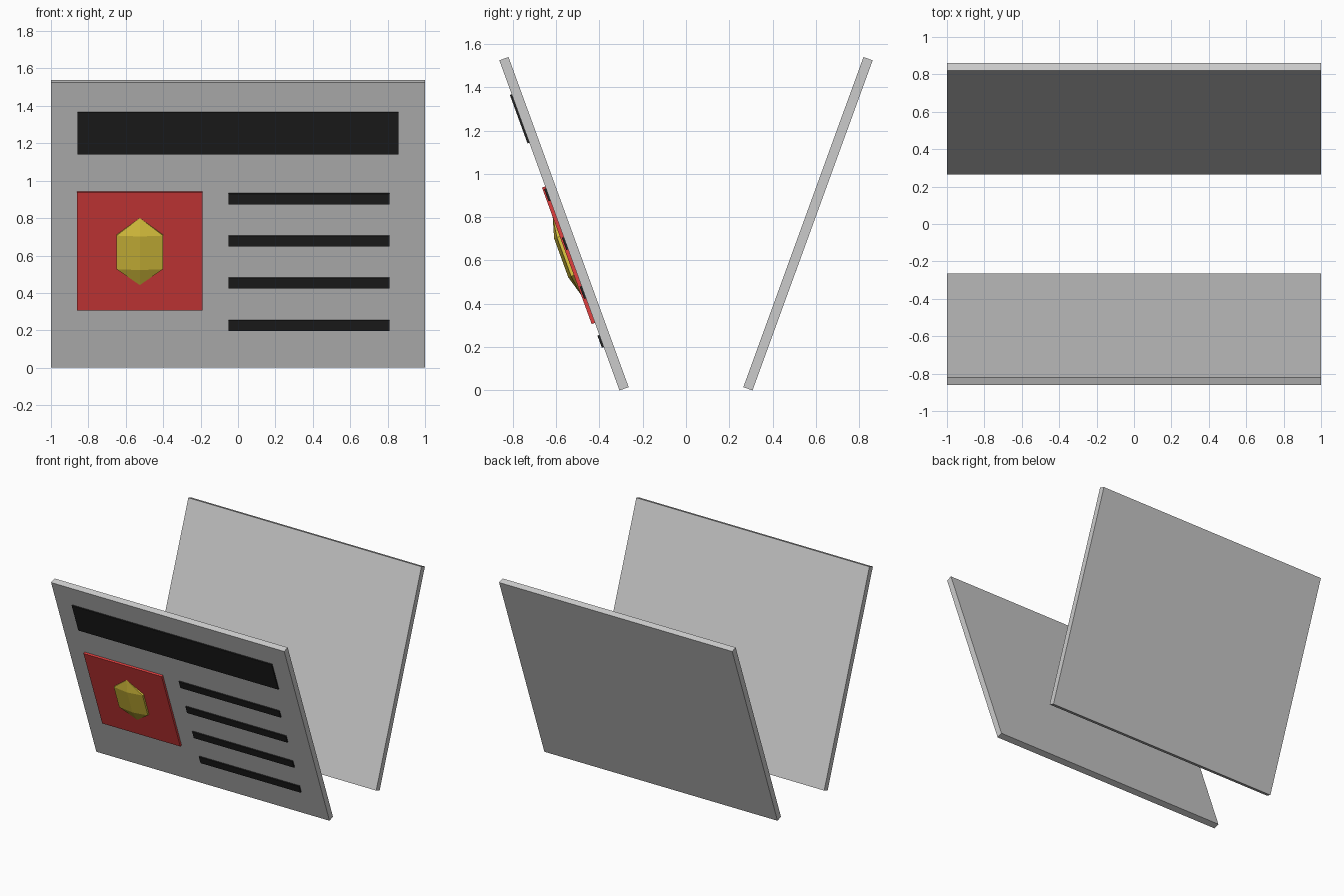
import bpy, bmesh
from math import radians
from mathutils import Matrix, Vector

if "Cube" in bpy.data.objects:
    bpy.data.objects.remove(bpy.data.objects["Cube"])

# Leaning frame: local x across, local -y out of the board face, local z up the board
FRONT = Matrix.Translation((0, -0.307, 0)) @ Matrix.Rotation(radians(20), 4, 'X')
BACK = Matrix.Rotation(radians(180), 4, 'Z') @ FRONT


def material(name, rgb):
    mat = bpy.data.materials.new(name)
    mat.diffuse_color = (*rgb, 1)
    mat.use_nodes = True
    mat.node_tree.nodes["Principled BSDF"].inputs["Base Color"].default_value = mat.diffuse_color
    return mat


def finish(name, bm, frame, mat):
    mesh = bpy.data.meshes.new(name)
    bm.to_mesh(mesh)
    bm.free()
    if mat:
        mesh.materials.append(mat)
    obj = bpy.data.objects.new(name, mesh)
    obj.matrix_world = frame
    bpy.context.collection.objects.link(obj)
    return obj


def box(name, frame, centre, size, mat=None):
    bm = bmesh.new()
    bmesh.ops.create_cube(bm, size=1)
    bmesh.ops.scale(bm, vec=size, verts=bm.verts)
    bmesh.ops.translate(bm, vec=centre, verts=bm.verts)
    return finish(name, bm, frame, mat)


black = material("black", (0.015, 0.015, 0.015))
red = material("red", (0.75, 0.05, 0.05))
gold = material("gold", (0.75, 0.58, 0.05))

# Two boards leaning outwards
for name, frame in (("front_board", FRONT), ("back_board", BACK)):
    box(name, frame, (0, 0.0225, 0.811), (2, 0.045, 1.622))

# Heading bar
box("heading_bar", FRONT, (0, 0, 1.336), (1.715, 0.018, 0.238), black)

# Text bars
for i in range(4):
    box(f"text_bar_{i + 1}", FRONT, (0.38, 0, 0.243 + 0.24 * i),
        (0.86, 0.018, 0.06), black)

# Picture panel
box("picture_panel", FRONT, (-0.525, -0.004, 0.667), (0.67, 0.024, 0.67), red)

# Flattened low-poly gem on the picture
bm = bmesh.new()
bmesh.ops.create_uvsphere(bm, u_segments=6, v_segments=3, radius=1)
bmesh.ops.scale(bm, vec=(0.165, 0.032, 0.191), verts=bm.verts)
bmesh.ops.translate(bm, vec=Vector((-0.525, -0.016, 0.667)), verts=bm.verts)
finish("picture_gem", bm, FRONT, gold)
